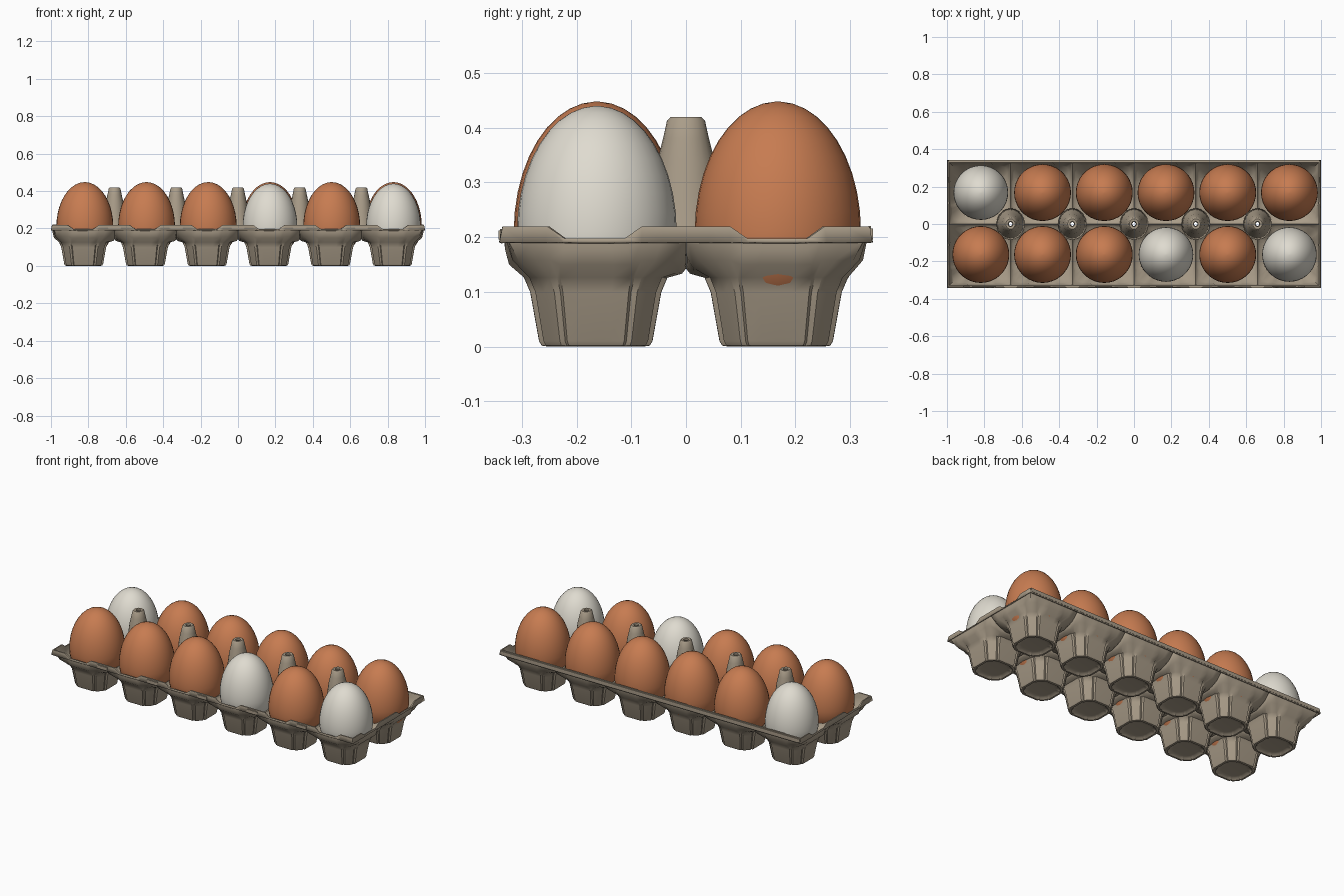
import bpy, bmesh, math
from mathutils import Vector

if "Cube" in bpy.data.objects:
    bpy.data.objects.remove(bpy.data.objects["Cube"])

P = 0.33  # cup pitch


def material(name, rgb):
    m = bpy.data.materials.new(name)
    m.diffuse_color = (*rgb, 1)
    m.use_nodes = True
    m.node_tree.nodes["Principled BSDF"].inputs["Base Color"].default_value = m.diffuse_color
    return m


PULP = material("grey brown pulp", (0.40, 0.335, 0.25))
BROWN = material("brown eggshell", (0.57, 0.20, 0.082))
WHITE = material("white eggshell", (0.74, 0.71, 0.63))


def finish(bm, name, mat, angle=35, thick=0):
    me = bpy.data.meshes.new(name)
    bm.to_mesh(me)
    bm.free()
    ob = bpy.data.objects.new(name, me)
    bpy.context.collection.objects.link(ob)
    me.materials.append(mat)
    bpy.ops.object.select_all(action='DESELECT')
    ob.select_set(True)
    bpy.context.view_layer.objects.active = ob
    bpy.ops.object.shade_smooth_by_angle(angle=math.radians(angle))
    if thick:
        sol = ob.modifiers.new("thickness", 'SOLIDIFY')
        sol.thickness, sol.offset = thick, 0
    return ob


def bridge(bm, a, b):
    n = len(a)
    for i in range(n):
        bm.faces.new((a[i], a[(i + 1) % n], b[(i + 1) % n], b[i]))


def lathe(profile, seg, sx=1.0, sy=1.0, cap=True):
    bm = bmesh.new()
    rings = [[bm.verts.new((r * sx * math.cos(2 * math.pi * i / seg),
                            r * sy * math.sin(2 * math.pi * i / seg), z))
              for i in range(seg)] for r, z in profile]
    for a, b in zip(rings, rings[1:]):
        bridge(bm, a, b)
    if cap:
        bm.faces.new(rings[0][::-1])
        bm.faces.new(rings[-1])
    return bm


# Tray: each cup is lofted from a panelled foot to its square cell
S = [-1, -.75, -.52, -.33, -.15, 0, .15, .33, .52, .75]
FOOT = {0: (1, 0), .15: (1, .25), .33: (1, .5), .52: (.91, .54), .75: (.92, .64), 1: (.79, .79)}
RIM = {0: .195, .15: .195, .33: .195, .52: .217, .75: .217, 1: .217}
SADDLE = {0: .15, .15: .15, .33: .151, .52: .157, .75: .178, 1: .217}
# half size, height, blend to the cell edge height, blend to square
LEVELS = [(.06, .014, 0, 0), (.078, .012, 0, 0), (.088, .003, 0, 0), (.097, .004, 0, 0),
          (.101, .011, 0, 0), (.117, .10, 0, 0), (.129, .128, 0, .05),
          (.156, .128, .35, .5), (.163, .128, .75, .85), (.165, .128, 1, 1)]

bm = bmesh.new()
for cx in range(6):
    for cy in range(2):
        ox, oy = (cx - 2.5) * P, (cy - .5) * P
        outer = {0: cx == 5, 1: cy == 1, 2: cx == 0, 3: cy == 0}
        rings = []
        for d, z0, f, q in LEVELS:
            ring = []
            for k in range(4):
                co, si = (1, 0, -1, 0)[k], (0, 1, 0, -1)[k]
                for s in S:
                    a = abs(s)
                    fx, fy = FOOT[a]
                    fy = math.copysign(fy, s)
                    x, y = d * (fx + (1 - fx) * q), d * (fy + (s - fy) * q)
                    top = RIM[a] if outer[k] else SADDLE[a]
                    if outer[k] and k == 1:
                        top = .217  # straight hinge side
                    ring.append(bm.verts.new((ox + co * x - si * y, oy + si * x + co * y,
                                              z0 + (top - z0) * f)))
            rings.append(ring)
        for a, b in zip(rings, rings[1:]):
            bridge(bm, a, b)
        bm.faces.new(rings[0])
bmesh.ops.remove_doubles(bm, verts=bm.verts, dist=.0005)

# Rim: the open outer edge is pulled outwards, then folded down
for step in range(2):
    edges = [e for e in bm.edges if e.is_boundary]
    new = bmesh.ops.extrude_edge_only(bm, edges=edges)["geom"]
    for v in new:
        if isinstance(v, bmesh.types.BMVert):
            if step == 0:
                v.co.x *= .993 / .99
                v.co.y *= .334 / .33
            else:
                v.co.x *= .997 / .993
                v.co.y *= .339 / .334
                v.co.z = .19
# Openings under the hollow posts
holes = [v for v in bm.verts if abs(v.co.y) < .001 and abs(v.co.x) < .7
         and abs(v.co.x / P - round(v.co.x / P)) < .01]
bmesh.ops.delete(bm, geom=holes, context='VERTS')
bmesh.ops.recalc_face_normals(bm, faces=bm.faces)
finish(bm, "carton_tray", PULP, 40, .006)

# Hollow posts between the cups, with a small hole on top
for i in range(-2, 3):
    prof = [(.082, .165), (.072, .215), (.058, .28), (.050, .34), (.040, .38),
            (.033, .412), (.027, .418), (.016, .417), (.013, .405)]
    post = finish(lathe(prof, 20, .9, 1.0, cap=False), f"post_{i + 3}", PULP, 50, .004)
    post.location.x = i * P

# Hinge lip along the back and small catches along the front


def bar(name, size, loc, bev):
    b = bmesh.new()
    bmesh.ops.create_cube(b, size=1)
    bmesh.ops.scale(b, vec=size, verts=b.verts)
    bmesh.ops.bevel(b, geom=b.edges[:], offset=bev, segments=2, affect='EDGES')
    finish(b, name, PULP).location = loc


bar("hinge_lip", (1.99, .012, .028), (0, .336, .206), .004)
for i in range(-2, 3):
    bar(f"front_catch_{i + 3}", (.07, .010, .022), (i * P, -.338, .204), .003)

# Eggs
N = 20
for row, y, whites in (("front", -.163, (3, 5)), ("back", .168, (0,))):
    for i in range(6):
        white = i in whites
        r, up, zc = (.146, .230, .21) if white else (.152, .238, .21)
        prof = []
        for j in range(N + 1):
            t = math.pi * (j + .15) / (N + .3)
            c = -math.cos(t)
            prof.append((r * math.sin(t), zc + c * (up if c > 0 else .16)))
        egg = finish(lathe(prof, 36), f"{row}_egg_{i + 1}", WHITE if white else BROWN, 60)
        egg.location = ((i - 2.5) * P + .006, y, 0)
